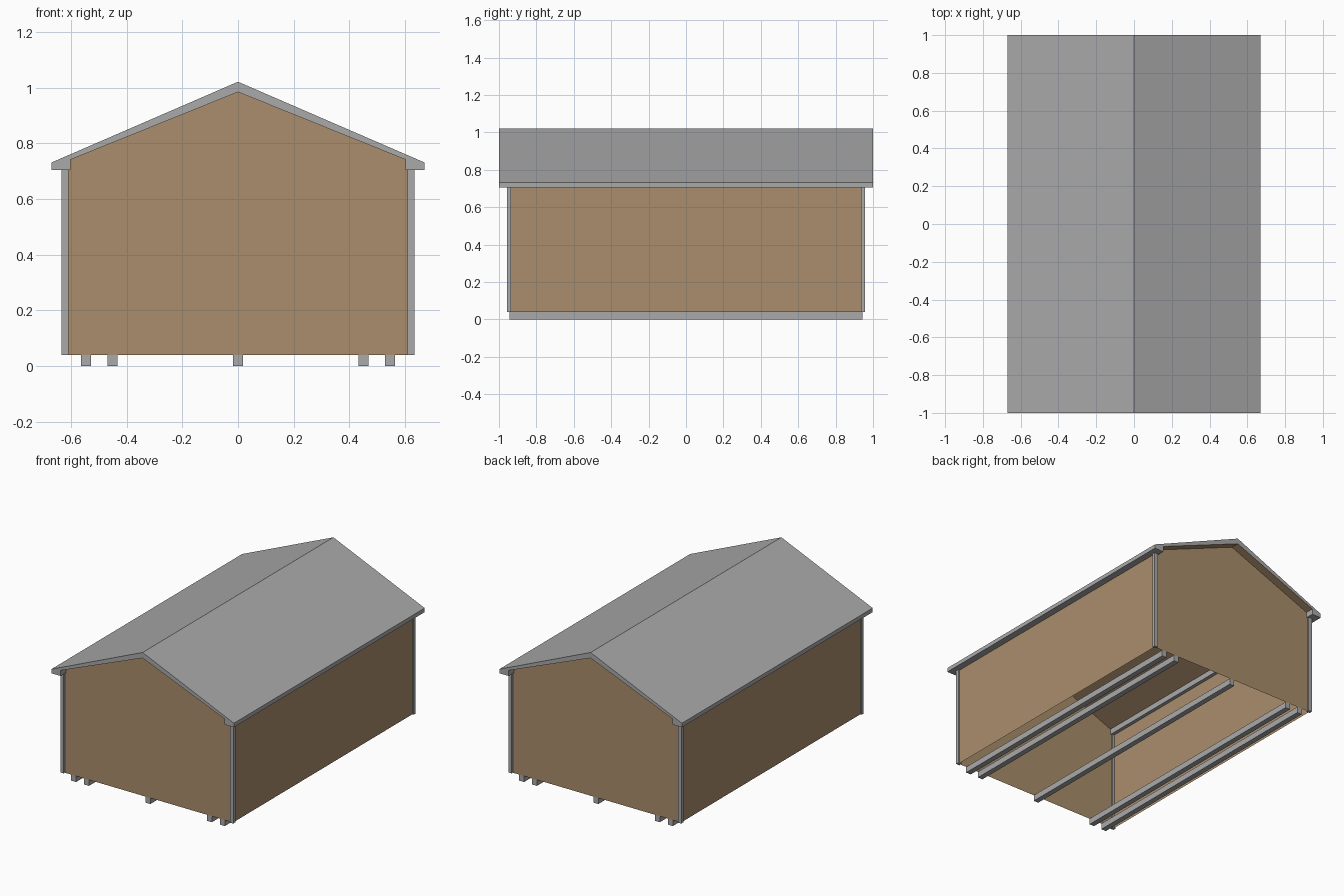
import bpy, bmesh

if "Cube" in bpy.data.objects:
    bpy.data.objects.remove(bpy.data.objects["Cube"])


def material(name, rgb):
    m = bpy.data.materials.new(name)
    m.diffuse_color = (*rgb, 1)
    m.use_nodes = True
    m.node_tree.nodes["Principled BSDF"].inputs["Base Color"].default_value = m.diffuse_color
    return m


GREY = material("grey trim", (0.40, 0.40, 0.40))
BROWN = material("brown wood", (0.40, 0.27, 0.15))


def finish(name, bm, *mats):
    me = bpy.data.meshes.new(name)
    bm.to_mesh(me)
    bm.free()
    for m in mats:
        me.materials.append(m)
    ob = bpy.data.objects.new(name, me)
    bpy.context.collection.objects.link(ob)
    return ob


def box(name, x0, x1, y0, y1, z0, z1, mat):
    bm = bmesh.new()
    bmesh.ops.create_cube(bm, size=1)
    for v in bm.verts:
        v.co.x = x0 if v.co.x < 0 else x1
        v.co.y = y0 if v.co.y < 0 else y1
        v.co.z = z0 if v.co.z < 0 else z1
    return finish(name, bm, mat)


def sheet(name, points, mat):
    bm = bmesh.new()
    bm.faces.new([bm.verts.new(p) for p in points])
    return finish(name, bm, mat)


# Roof: thick gable profile extruded along y, with a brown ceiling
half = [(0.602, 0.742), (0.602, 0.705), (0.67, 0.705), (0.67, 0.732)]
profile = ([(0, 0.985)] + half + [(0, 1.022)]
           + [(-x, z) for x, z in reversed(half)])
bm = bmesh.new()
face = bm.faces.new([bm.verts.new((x, -1, z)) for x, z in profile])
ext = bmesh.ops.extrude_face_region(bm, geom=[face])
moved = [g for g in ext["geom"] if isinstance(g, bmesh.types.BMVert)]
bmesh.ops.translate(bm, vec=(0, 2, 0), verts=moved)
bmesh.ops.recalc_face_normals(bm, faces=bm.faces)
for f in bm.faces:
    f.normal_update()
    if -0.99 < f.normal.z < -0.5:      # sloping undersides only
        f.material_index = 1
finish("roof", bm, GREY, BROWN)

# Thin walls, open underneath
WX, WY, Z0, Z1 = 0.625, 0.944, 0.04, 0.705
for s, end in ((-1, "front"), (1, "back")):
    pts = [(-WX, Z0), (WX, Z0), (WX, Z1), (0.602, 0.742), (0, 0.985),
           (-0.602, 0.742), (-WX, Z1)]
    sheet(end + "_gable_wall", [(-s * x, s * WY, z) for x, z in pts], BROWN)
for s, side in ((-1, "left"), (1, "right")):
    pts = [(-WY, Z0), (WY, Z0), (WY, Z1), (-WY, Z1)]
    sheet(side + "_wall", [(s * WX, s * y, z) for y, z in pts], BROWN)

# Corner posts
for sx, side in ((-1, "left"), (1, "right")):
    for sy, end in ((-1, "front"), (1, "back")):
        xs = sorted((sx * 0.61, sx * 0.635))
        ys = sorted((sy * 0.935, sy * 0.956))
        box(f"{end}_{side}_corner_post", *xs, *ys, Z0, Z1, GREY)

# Floor skids
for i, x in enumerate((-0.546, -0.451, 0, 0.451, 0.546)):
    box(f"skid_{i + 1}", x - 0.018, x + 0.018, -WY, WY, 0, Z0, GREY)
